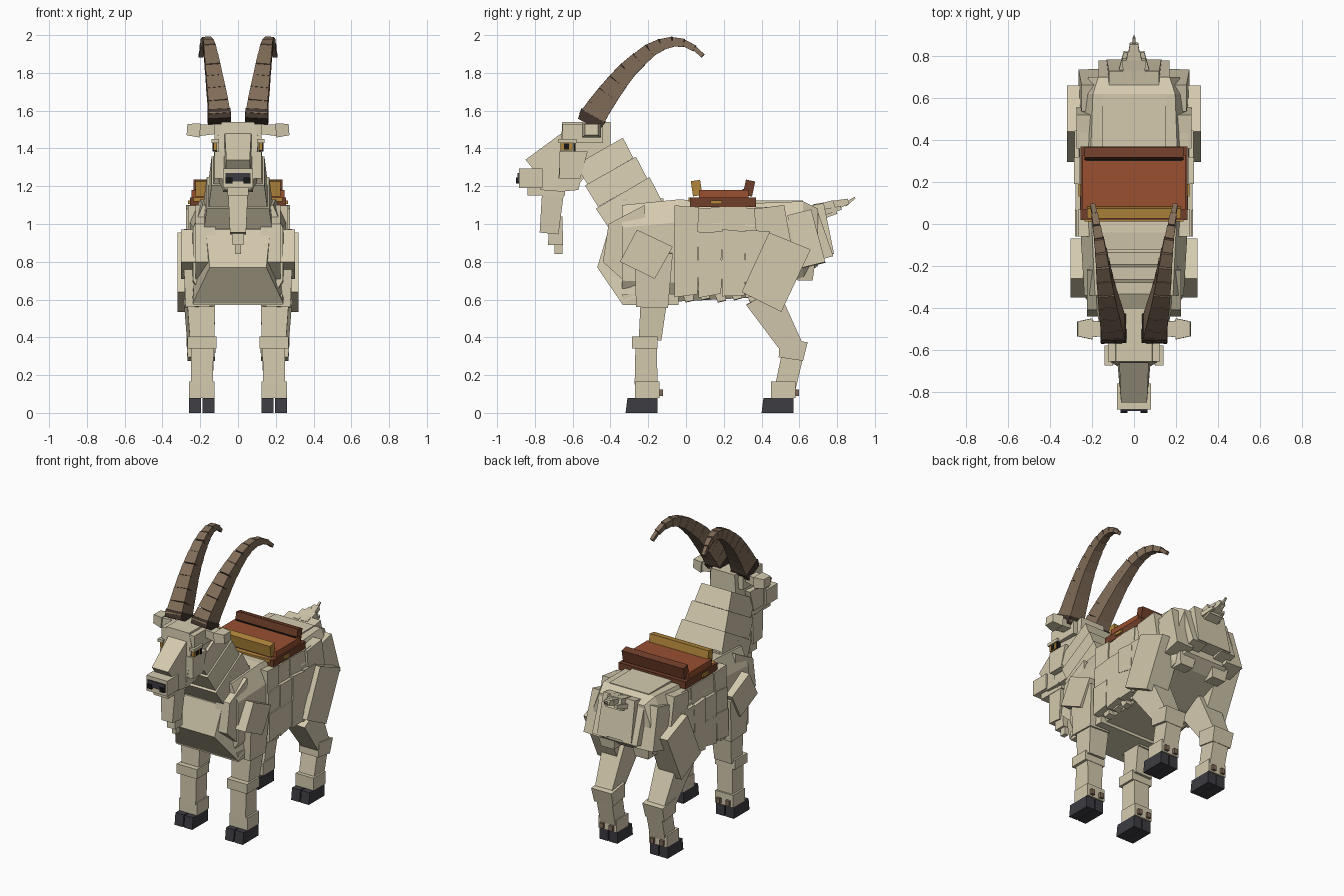
import bpy, bmesh, math, random
from mathutils import Vector

random.seed(4)
if "Cube" in bpy.data.objects:
    bpy.data.objects.remove(bpy.data.objects["Cube"])


def material(name, rgb):
    lin = [((c / 255 + 0.055) / 1.055) ** 2.4 for c in rgb] + [1]
    m = bpy.data.materials.new(name)
    m.use_nodes = True
    m.diffuse_color = lin
    bsdf = m.node_tree.nodes["Principled BSDF"]
    bsdf.inputs["Base Color"].default_value = lin
    bsdf.inputs["Roughness"].default_value = 0.9
    return m


FUR = material("cream fur", (212, 202, 174))
HORN = material("horn brown", (130, 109, 89))
DARK = material("dark horn", (66, 54, 45))
HOOF = material("hoof charcoal", (60, 60, 66))
LEATHER = material("saddle leather", (152, 80, 48))
TRIM = material("dark leather", (112, 62, 42))
GOLD = material("gold wood", (180, 136, 60))
BLACK = material("black", (24, 23, 24))


def build(name, mat, verts, faces, mirror=False):
    bm = bmesh.new()
    vs = [bm.verts.new(v) for v in verts]
    for f in faces:
        bm.faces.new([vs[i] for i in f])
    bmesh.ops.recalc_face_normals(bm, faces=bm.faces)
    me = bpy.data.meshes.new(name)
    bm.to_mesh(me)
    bm.free()
    me.materials.append(mat)
    ob = bpy.data.objects.new(name, me)
    bpy.context.collection.objects.link(ob)
    if mirror:
        ob.modifiers.new("mirror", 'MIRROR').use_clip = False
    return ob


def loft(name, mat, rings, mirror=False):
    """Closed skin through rings that have equal point counts."""
    n = len(rings[0])
    faces = [tuple(range(n)), tuple(range((len(rings) - 1) * n, len(rings) * n))]
    for r in range(len(rings) - 1):
        for i in range(n):
            j = (i + 1) % n
            faces.append((r * n + i, r * n + j, r * n + n + j, r * n + n + i))
    return build(name, mat, [p for ring in rings for p in ring], faces, mirror)


def box(name, mat, x, y, z, mirror=False):
    ring = lambda h: [(x[0], y[0], h), (x[1], y[0], h), (x[1], y[1], h), (x[0], y[1], h)]
    return loft(name, mat, [ring(z[0]), ring(z[1])], mirror)


def side(name, mat, pts, x0, x1, mirror=False):
    """Extrude a (y, z) side outline from x0 to x1."""
    return loft(name, mat, [[(x, y, z) for y, z in pts] for x in (x0, x1)], mirror)


def taper(name, mat, pts):
    """Centred piece whose outline points are (y, z, half width)."""
    return loft(name, mat, [[(s * w, y, z) for y, z, w in pts] for s in (-1, 1)])


def limb(name, mat, p0, p1, s0, s1, mirror=False):
    """Tapered block from p0 to p1; sizes are (x width, depth)."""
    p0, p1 = Vector(p0), Vector(p1)
    d = (p1 - p0).normalized()
    u = Vector((1, 0, 0)) - d * d.x
    u.normalize()
    v = d.cross(u)
    rings = [[p + u * (a * s[0] / 2) + v * (b * s[1] / 2)
              for a, b in ((-1, -1), (1, -1), (1, 1), (-1, 1))] for p, s in ((p0, s0), (p1, s1))]
    return loft(name, mat, rings, mirror)


# Torso: octagonal sections (y, bottom, top, scale of width)
def section(y, lo, hi, k):
    half = [(0.19, lo), (0.255, lo + 0.1), (0.255, hi - 0.12), (0.2, hi)]
    pts = half + [(-x, z) for x, z in reversed(half)]
    return [(x * k, y, z) for x, z in pts]


loft("torso", FUR, [section(-0.34, 0.60, 1.10, 0.93), section(-0.04, 0.59, 1.13, 1),
                    section(0.35, 0.61, 1.11, 1.03), section(0.62, 0.72, 1.12, 0.98),
                    section(0.70, 0.78, 1.08, 0.85)])
box("back_ridge", FUR, (-0.15, 0.15), (0.36, 0.62), (1.09, 1.125))
box("withers", FUR, (-0.17, 0.17), (-0.33, -0.12), (1.07, 1.135))
box("brisket", FUR, (-0.235, 0.235), (-0.335, -0.04), (0.57, 0.63))

# Chest and neck
taper("chest", FUR, [(-0.41, 0.97, 0.17), (-0.47, 0.77, 0.15), (-0.34, 0.58, 0.24),
                     (-0.25, 0.62, 0.24), (-0.20, 1.08, 0.21)])
side("chest_side", FUR, [(-0.41, 1.0), (-0.44, 0.80), (-0.33, 0.70), (-0.20, 0.80), (-0.22, 1.10)],
     0.12, 0.225, True)
neck = [((0, -0.46, 1.385), 0.21, 0.29), ((0, -0.40, 1.28), 0.26, 0.31),
        ((0, -0.335, 1.165), 0.31, 0.33), ((0, -0.25, 1.02), 0.37, 0.34)]
for i in range(3):
    (a, wa, da), (b, wb, db) = neck[i], neck[i + 1]
    limb(f"neck_{i + 1}", FUR, a, b, (wa + 0.02, da), (wb, db - 0.03))

# Head
taper("skull", FUR, [(-0.655, 1.54, 0.085), (-0.40, 1.54, 0.09), (-0.40, 1.40, 0.10),
                     (-0.56, 1.22, 0.10), (-0.57, 1.18, 0.075), (-0.68, 1.17, 0.075), (-0.66, 1.45, 0.11)])
side("brow", FUR, [(-0.655, 1.53), (-0.44, 1.53), (-0.44, 1.43), (-0.655, 1.43)], 0.07, 0.125, True)
side("cheek", FUR, [(-0.67, 1.385), (-0.52, 1.385), (-0.56, 1.24), (-0.67, 1.24)], 0.07, 0.125, True)
taper("muzzle", FUR, [(-0.66, 1.48, 0.07), (-0.85, 1.34, 0.062), (-0.80, 1.28, 0.065),
                      (-0.77, 1.18, 0.07), (-0.64, 1.17, 0.08)])
box("nose", FUR, (-0.08, 0.08), (-0.885, -0.76), (1.19, 1.295))
box("lower_jaw", FUR, (-0.055, 0.055), (-0.84, -0.64), (1.15, 1.195))
box("nose_pad", HOOF, (-0.065, 0.065), (-0.892, -0.884), (1.225, 1.27))
box("nostril", BLACK, (0.03, 0.065), (-0.90, -0.884), (1.215, 1.245), True)
box("eye", GOLD, (0.11, 0.131), (-0.665, -0.60), (1.39, 1.43), True)
box("pupil", BLACK, (0.12, 0.135), (-0.645, -0.62), (1.395, 1.425), True)
box("eye_corner", BLACK, (0.11, 0.134), (-0.595, -0.585), (1.385, 1.43), True)
box("eyelid", FUR, (0.10, 0.14), (-0.675, -0.58), (1.43, 1.45), True)

# Ears and beard
limb("ear", FUR, (0.09, -0.50, 1.505), (0.21, -0.50, 1.495), (0.05, 0.06), (0.06, 0.08), True)
limb("ear_tip", FUR, (0.20, -0.50, 1.495), (0.27, -0.50, 1.50), (0.075, 0.10), (0.06, 0.07), True)
limb("beard_top", FUR, (0, -0.705, 1.16), (0, -0.725, 0.95), (0.105, 0.115), (0.085, 0.10))
limb("beard_middle", FUR, (0, -0.69, 1.04), (0, -0.69, 0.89), (0.07, 0.07), (0.06, 0.08))
limb("beard_tip", FUR, (0, -0.675, 0.95), (0, -0.675, 0.84), (0.035, 0.05), (0.03, 0.04))

# Horns: stepped, tapering segments along an arc
arc = [(0.098, -0.505, 1.55), (0.105, -0.46, 1.62), (0.115, -0.41, 1.69), (0.125, -0.36, 1.755),
       (0.133, -0.31, 1.815), (0.142, -0.25, 1.87), (0.15, -0.19, 1.92), (0.158, -0.13, 1.95),
       (0.168, -0.07, 1.965), (0.178, -0.01, 1.958), (0.188, 0.045, 1.93), (0.197, 0.09, 1.89)]
for i in range(len(arc) - 1):
    t = i / (len(arc) - 2)
    w, d = 0.115 - 0.09 * t, 0.14 - 0.115 * t
    limb(f"horn_{i + 1}", HORN, arc[i], arc[i + 1], (w, d), (w * 0.92, d * 0.92), True)
limb("horn_base", DARK, (0.097, -0.515, 1.53), (0.10, -0.49, 1.575), (0.122, 0.125), (0.121, 0.147), True)

# Front legs
side("shoulder", FUR, [(-0.26, 0.97), (-0.07, 0.88), (-0.165, 0.71), (-0.35, 0.80)], 0.18, 0.302, True)
limb("upper_arm", FUR, (0.21, -0.17, 0.85), (0.20, -0.18, 0.56), (0.16, 0.20), (0.155, 0.17), True)
limb("forearm", FUR, (0.195, -0.17, 0.60), (0.19, -0.19, 0.39), (0.15, 0.14), (0.13, 0.12), True)
box("front_knee", FUR, (0.115, 0.268), (-0.285, -0.15), (0.34, 0.405), True)
limb("front_shin", FUR, (0.19, -0.21, 0.36), (0.19, -0.212, 0.15), (0.12, 0.115), (0.115, 0.12), True)

# Hind legs
side("thigh", FUR, [(0.44, 0.955), (0.66, 0.865), (0.505, 0.535), (0.295, 0.64)], 0.16, 0.32, True)
side("hip", FUR, [(0.36, 1.08), (0.52, 1.10), (0.56, 0.88), (0.38, 0.85)], 0.2, 0.275, True)
limb("hind_shank", FUR, (0.205, 0.40, 0.62), (0.20, 0.56, 0.35), (0.16, 0.19), (0.13, 0.12), True)
limb("hock", FUR, (0.195, 0.57, 0.385), (0.195, 0.555, 0.285), (0.155, 0.15), (0.145, 0.13), True)
limb("hind_shin", FUR, (0.19, 0.565, 0.31), (0.19, 0.525, 0.13), (0.12, 0.115), (0.115, 0.11), True)

# Feet: pastern, cloven hoof and dewclaws
for name, y, back in (("front", -0.32, -0.14), ("hind", 0.40, 0.58)):
    box(f"{name}_pastern", FUR, (0.125, 0.26), (back - 0.13, back), (0.08, 0.165), True)
    for k, x in enumerate((0.125, 0.196)):
        side(f"{name}_hoof_{k + 1}", HOOF, [(y, 0), (y + 0.17, 0), (y + 0.17, 0.08), (y + 0.01, 0.08)],
             x, x + 0.064, True)
        box(f"{name}_dewclaw_{k + 1}", HORN, (x + 0.018, x + 0.046), (back - 0.01, back + 0.018),
            (0.09, 0.125), True)

# Shaggy coat plates on the flanks and along the belly
for r, (lo, hi) in enumerate(((0.62, 0.81), (0.79, 0.96), (0.94, 1.09))):
    for c in range(4):
        y, j = -0.06 + 0.125 * c, random.uniform(-0.015, 0.015)
        out = (0.285, 0.28, 0.262)[r] + j / 2
        side(f"coat_{r + 1}_{c + 1}", FUR, [(y, lo + j), (y + 0.12, lo - j), (y + 0.13, hi), (y, hi + j)],
             0.19, out, True)
for c in range(5):
    y = 0.0 + c * 0.085
    limb(f"belly_tuft_{c + 1}", FUR, (0.21, y, 0.68), (0.215, y + 0.02, 0.59 + 0.012 * (c % 2)),
         (0.06, 0.07), (0.045, 0.045), True)

# Rump plates and tail
limb("rump_centre", FUR, (0, 0.67, 1.10), (0, 0.72, 0.83), (0.24, 0.12), (0.26, 0.13))
side("rump_side", FUR, [(0.60, 1.09), (0.70, 1.06), (0.78, 0.83), (0.67, 0.80)], 0.06, 0.17, True)
limb("rump_corner", FUR, (0.19, 0.60, 1.06), (0.20, 0.67, 0.78), (0.12, 0.13), (0.13, 0.14), True)
limb("rump_lower", FUR, (0.13, 0.63, 0.84), (0.13, 0.63, 0.70), (0.15, 0.12), (0.10, 0.08), True)
limb("tail_root", FUR, (0, 0.66, 1.05), (0, 0.79, 1.09), (0.10, 0.09), (0.11, 0.075))
limb("tail_end", FUR, (0, 0.76, 1.09), (0, 0.86, 1.12), (0.07, 0.055), (0.04, 0.03))
for c in range(4):
    a = c * math.pi / 3
    x, z = 0.065 * math.cos(a), 0.04 * math.sin(a)
    limb(f"tail_tuft_{c + 1}", FUR, (x, 0.68, 1.05 + z), (x * 0.6, 0.82, 1.085 + z), (0.045, 0.04), (0.02, 0.02))
limb("tail_tip", FUR, (0, 0.84, 1.10), (0, 0.895, 1.14), (0.02, 0.02), (0.01, 0.01))

# Saddle
box("saddle_blanket", TRIM, (-0.255, 0.255), (0.02, 0.37), (1.09, 1.14))
box("saddle_seat", LEATHER, (-0.245, 0.245), (0.07, 0.33), (1.13, 1.18))
box("saddle_edge", GOLD, (-0.235, 0.235), (0.012, 0.04), (1.12, 1.14))
box("saddle_stud", GOLD, (0.25, 0.265), (0.13, 0.19), (1.105, 1.125), True)
limb("saddle_front_roll", GOLD, (0, 0.062, 1.15), (0, 0.05, 1.23), (0.45, 0.05), (0.45, 0.05))
limb("saddle_back_roll", TRIM, (0, 0.325, 1.15), (0, 0.342, 1.23), (0.47, 0.05), (0.47, 0.05))
box("saddle_back_seam", BLACK, (-0.23, 0.23), (0.30, 0.315), (1.175, 1.186))
